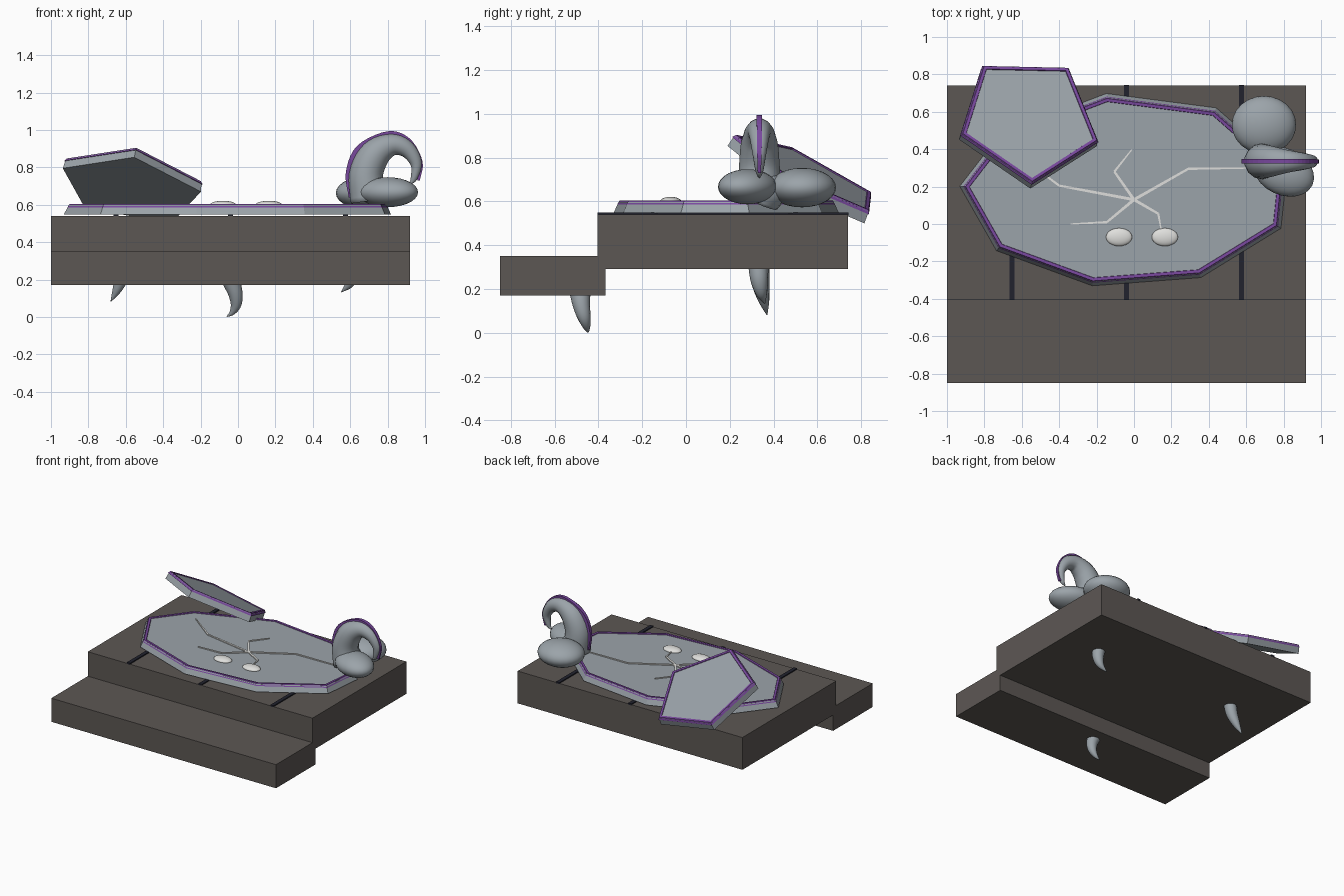
import bpy, bmesh, math
from mathutils import Vector

if "Cube" in bpy.data.objects:
    bpy.data.objects.remove(bpy.data.objects["Cube"])


def mat(name, rgb):
    m = bpy.data.materials.new(name)
    m.diffuse_color = (*rgb, 1)
    m.use_nodes = True
    m.node_tree.nodes["Principled BSDF"].inputs["Base Color"].default_value = m.diffuse_color
    return m


STONE = mat("brown stone", (0.108, 0.096, 0.088))
GREY = mat("blue grey", (0.33, 0.37, 0.40))
PURPLE = mat("purple trim", (0.19, 0.065, 0.34))
DARK = mat("dark groove", (0.015, 0.016, 0.027))
PALE = mat("pale bone", (0.74, 0.74, 0.72))


def finish(name, bm, material, smooth=False):
    bmesh.ops.recalc_face_normals(bm, faces=bm.faces)
    me = bpy.data.meshes.new(name)
    bm.to_mesh(me)
    bm.free()
    me.materials.append(material)
    for p in me.polygons:
        p.use_smooth = smooth
    ob = bpy.data.objects.new(name, me)
    bpy.context.collection.objects.link(ob)
    return ob


def box(name, lo, hi, material):
    bm = bmesh.new()
    bmesh.ops.create_cube(bm, size=1)
    for v in bm.verts:
        v.co = [l + (c + 0.5) * (h - l) for c, l, h in zip(v.co, lo, hi)]
    return finish(name, bm, material)


def ellipsoid(name, centre, radii, material, turn=0):
    bm = bmesh.new()
    bmesh.ops.create_uvsphere(bm, u_segments=24, v_segments=14, radius=1)
    ob = finish(name, bm, material, True)
    ob.location, ob.scale = centre, radii
    ob.rotation_euler.z = math.radians(turn)
    return ob


def bridge(bm, rings, closed=False, caps=True):
    vs = [[bm.verts.new(p) for p in r] for r in rings]
    n = len(vs[0])
    for a, b in zip(vs, vs[1:] + ([vs[0]] if closed else [])):
        for i in range(n):
            bm.faces.new((a[i], a[(i + 1) % n], b[(i + 1) % n], b[i]))
    if caps and not closed:
        bm.faces.new(vs[0])
        bm.faces.new(vs[-1])


def offset(pts, n, out, up):
    # mitred outward offset of a flat counter-clockwise outline
    res = []
    for i, p in enumerate(pts):
        e0 = (p - pts[i - 1]).normalized().cross(n)
        e1 = (pts[(i + 1) % len(pts)] - p).normalized().cross(n)
        m = (e0 + e1).normalized()
        res.append(p + m * (out / m.dot(e0)) + n * up)
    return res


def plate(name, pts, normal, thick, flare):
    pts, n = [Vector(p) for p in pts], Vector(normal).normalized()
    bm = bmesh.new()
    bridge(bm, [offset(pts, n, flare, -thick), offset(pts, n, 0, 0)])
    finish(name, bm, GREY)
    bm = bmesh.new()
    section = [(0.006, -0.012), (-0.004, 0.006), (-0.02, 0.005), (-0.024, -0.008)]
    bridge(bm, [offset(pts, n, o, u) for o, u in section], closed=True)
    finish(name + "_trim", bm, PURPLE)


def spline(pts, steps=5):
    pts = [Vector(p) for p in pts]
    ext = [2 * pts[0] - pts[1]] + pts + [2 * pts[-1] - pts[-2]]
    out = []
    for a, b, c, d in zip(ext, ext[1:], ext[2:], ext[3:]):
        for k in range(steps):
            t = k / steps
            out.append(0.5 * (2 * b + (c - a) * t + (2 * a - 5 * b + 4 * c - d) * t * t
                              + (3 * b - a - 3 * c + d) * t ** 3))
    return out + [pts[-1]]


def tube(name, pts, material, sides=14, smooth=True):
    # each point is x, y, z, radius
    path = spline(pts)
    rings = []
    for i, p in enumerate(path):
        t = (path[min(i + 1, len(path) - 1)] - path[max(i - 1, 0)]).to_3d().normalized()
        a = t.cross(Vector((0, 1, 0))).normalized()
        b = t.cross(a)
        angs = [2 * math.pi * (k + 0.5) / sides for k in range(sides)]
        rings.append([p.to_3d() + (a * math.cos(w) + b * math.sin(w)) * p.w for w in angs])
    bm = bmesh.new()
    bridge(bm, rings)
    return finish(name, bm, material, smooth)


# stone platform and front step
box("upper_slab", (-1, -0.405, 0.292), (0.92, 0.74, 0.541), STONE)
box("front_step", (-1, -0.85, 0.17), (0.92, -0.367, 0.352), STONE)
for i, x in enumerate((-0.652, -0.04, 0.575)):
    box(f"groove_strip_{i}", (x - 0.014, -0.405, 0.536), (x + 0.014, 0.742, 0.549), DARK)

# large nine-sided plate and the tilted five-sided plate
nonagon = [(-0.905, 0.20), (-0.72, -0.125), (-0.22, -0.308), (0.35, -0.265), (0.765, -0.01),
           (0.795, 0.28), (0.43, 0.60), (-0.145, 0.675), (-0.70, 0.465)]
plate("main_plate", [(x, y, 0.598) for x, y in nonagon], (0, 0, 1), 0.05, 0.022)
pentagon = [(-0.545, 0.222), (-0.195, 0.445), (-0.352, 0.835), (-0.805, 0.845), (-0.92, 0.48)]
plate("tilted_plate", [(x, y, 0.91 - 0.194 * (x + 0.545) - 0.505 * (y - 0.205)) for x, y in pentagon],
      (0.194, 0.505, 1), 0.058, 0.006)

# branching pale cracks on the plate
arms = [[(0, 0.13), (-0.40, 0.205), (-0.62, 0.37)], [(0, 0.13), (-0.105, 0.28), (-0.01, 0.40)],
        [(0, 0.13), (0.29, 0.295), (0.66, 0.30)], [(0, 0.13), (0.13, 0.055), (0.145, -0.03)],
        [(0, 0.13), (-0.145, 0.01), (-0.34, 0.0)]]
bm = bmesh.new()
for arm in arms:
    for j, (a, b) in enumerate(zip(arm, arm[1:])):
        a, b = Vector((*a, 0)), Vector((*b, 0))
        s = (b - a).normalized().cross(Vector((0, 0, 1)))
        w0, w1 = ((0.008, 0.006), (0.006, 0.003))[j]
        quad = [a + s * w0, b + s * w1, b - s * w1, a - s * w0]
        bridge(bm, [[q + Vector((0, 0, z)) for q in quad] for z in (0.596, 0.605)])
finish("cracks", bm, PALE)

# two pale pebbles
for i, x in enumerate((-0.08, 0.165)):
    ellipsoid(f"pebble_{i}", (x, -0.07, 0.6), (0.07, 0.048, 0.021), PALE)

# curled horn on two lumps, with a purple ridge
ellipsoid("rear_lump", (0.695, 0.53, 0.663), (0.172, 0.155, 0.09), GREY)
ellipsoid("front_lump", (0.80, 0.28, 0.667), (0.17, 0.125, 0.08), GREY, -25)
Y = 0.335
tube("lump_neck", [(0.70, 0.50, 0.67, 0.075), (0.72, 0.40, 0.67, 0.07), (0.78, 0.30, 0.67, 0.07)][::2]
     and [(0.70, 0.335, 0.60, 0.09), (0.71, 0.36, 0.66, 0.10), (0.72, 0.36, 0.72, 0.06)], GREY)
tube("curled_horn", [(0.70, Y, 0.62, 0.10), (0.685, Y, 0.76, 0.093), (0.735, Y, 0.87, 0.083),
                     (0.825, Y, 0.92, 0.06), (0.905, Y, 0.895, 0.046), (0.953, Y, 0.82, 0.032),
                     (0.94, Y, 0.74, 0.018), (0.915, Y, 0.71, 0.004)], GREY)
tube("horn_ridge", [(0.605, Y, 0.64, 0.018), (0.589, Y, 0.77, 0.018), (0.645, Y, 0.905, 0.018),
                    (0.80, Y, 0.98, 0.018), (0.91, Y, 0.945, 0.017), (0.976, Y, 0.83, 0.015),
                    (0.965, Y, 0.73, 0.010)], PURPLE, 4, False)

# three curved claws below the slabs
tube("front_claw", [(-0.04, -0.485, 0.20, 0.05), (-0.015, -0.478, 0.13, 0.040),
                    (-0.01, -0.465, 0.07, 0.030), (-0.03, -0.453, 0.025, 0.016),
                    (-0.06, -0.447, 0.002, 0.002)], GREY)
tube("rear_left_claw", [(-0.60, 0.335, 0.31, 0.046), (-0.615, 0.34, 0.23, 0.041),
                        (-0.645, 0.355, 0.15, 0.026), (-0.68, 0.37, 0.082, 0.002)], GREY)
tube("rear_right_claw", [(0.60, 0.33, 0.31, 0.046), (0.61, 0.335, 0.24, 0.040),
                         (0.597, 0.345, 0.18, 0.026), (0.553, 0.36, 0.133, 0.002)], GREY)
